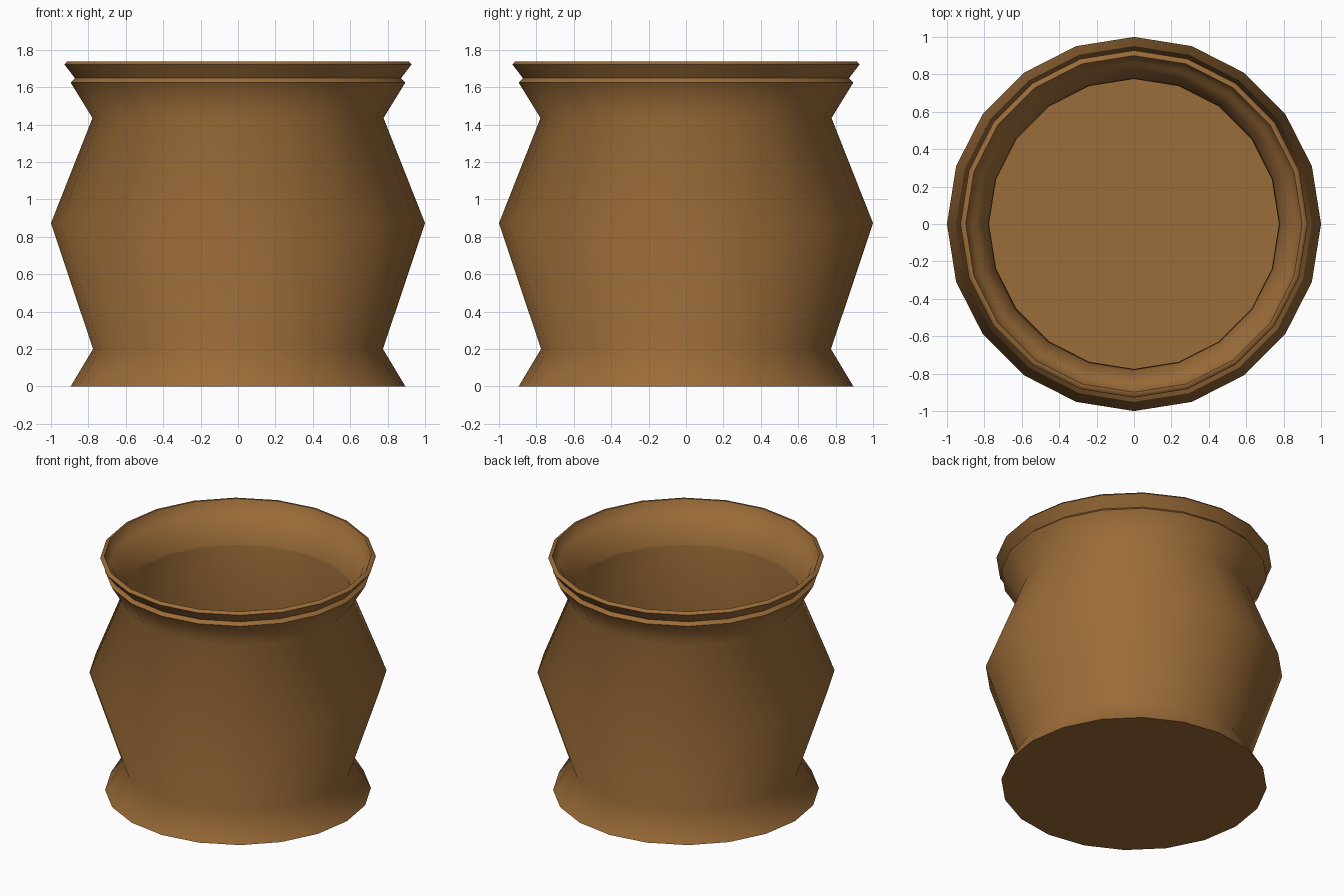
import bpy, bmesh, math

if "Cube" in bpy.data.objects:
    bpy.data.objects.remove(bpy.data.objects["Cube"])

SIDES = 20
# (radius, height) from the foot, up the thin wall, over the lip and back into the neck
PROFILE = [(0.895, 0), (0.775, 0.20), (1.0, 0.873), (0.778, 1.435),
           (0.895, 1.625), (0.872, 1.648), (0.928, 1.722), (0.915, 1.737),
           (0.90, 1.737), (0.87, 1.66), (0.845, 1.65), (0.785, 1.445)]

# Pot body: revolved profile with a closed foot
bm = bmesh.new()
rings = [[bm.verts.new((r * math.cos(2 * math.pi * i / SIDES),
                        r * math.sin(2 * math.pi * i / SIDES), z))
          for i in range(SIDES)] for r, z in PROFILE]
for low, high in zip(rings, rings[1:]):
    for i in range(SIDES):
        j = (i + 1) % SIDES
        bm.faces.new((low[i], low[j], high[j], high[i]))
bm.faces.new(rings[0][::-1])
mesh = bpy.data.meshes.new("pot")
bm.to_mesh(mesh)
bm.free()
pot = bpy.data.objects.new("pot", mesh)
bpy.context.collection.objects.link(pot)

# Brown clay
clay = bpy.data.materials.new("clay")
clay.diffuse_color = (0.33, 0.15, 0.04, 1)
clay.use_nodes = True
clay.node_tree.nodes["Principled BSDF"].inputs["Base Color"].default_value = clay.diffuse_color
mesh.materials.append(clay)

# Smooth walls, crisp lip and foot
bpy.context.view_layer.objects.active = pot
pot.select_set(True)
bpy.ops.object.shade_smooth_by_angle(angle=math.radians(62))
